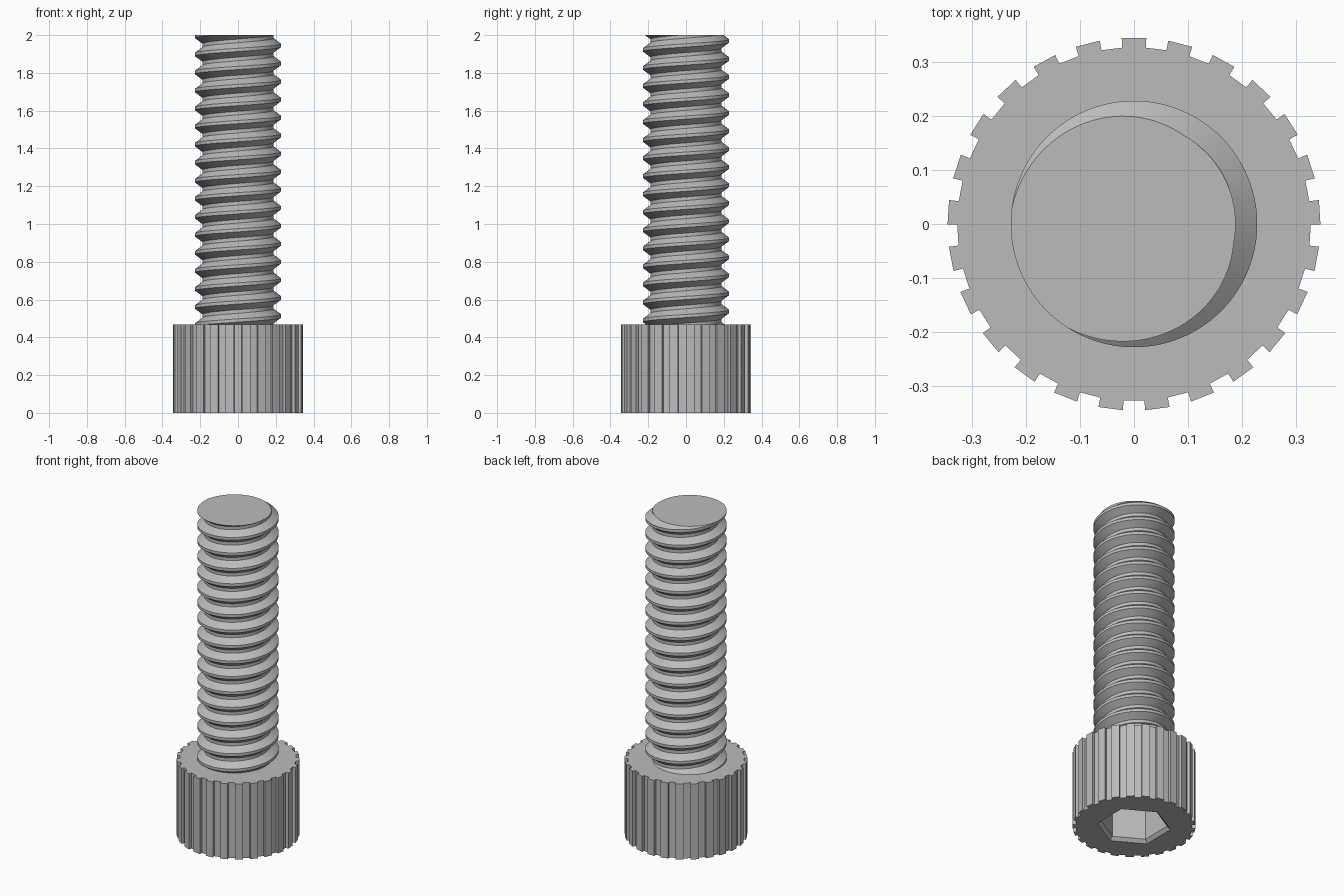
import bpy, bmesh
from math import sin, cos, radians, tau

cube = bpy.data.objects.get("Cube")
if cube:
    bpy.data.objects.remove(cube)

HEAD_TOP, TOP = 0.467, 2.0
CREST, ROOT, PITCH = 0.228, 0.188, 0.0955
TEETH = 25

steel = bpy.data.materials.new("grey_steel")
steel.use_nodes = True
grey = (0.5, 0.5, 0.5, 1)
steel.diffuse_color = grey
steel.node_tree.nodes["Principled BSDF"].inputs["Base Color"].default_value = grey


def finish(name, bm):
    bmesh.ops.recalc_face_normals(bm, faces=bm.faces[:])
    mesh = bpy.data.meshes.new(name)
    bm.to_mesh(mesh)
    bm.free()
    obj = bpy.data.objects.new(name, mesh)
    bpy.context.collection.objects.link(obj)
    mesh.materials.append(steel)
    return obj


def polar(r, a, z):
    return (r * cos(a), r * sin(a), z)


def stack(name, rings):
    """Closed solid from rings of equal point count."""
    bm = bmesh.new()
    loops = [[bm.verts.new(p) for p in ring] for ring in rings]
    n = len(loops[0])
    for lo, hi in zip(loops, loops[1:]):
        for i in range(n):
            j = (i + 1) % n
            bm.faces.new((lo[i], lo[j], hi[j], hi[i]))
    bm.faces.new(loops[0])
    bm.faces.new(loops[-1])
    return finish(name, bm)


# Knurled head: one tooth and one groove per step
def knurl(z):
    ring = []
    for i in range(TEETH):
        mid = tau / 4 + tau * i / TEETH
        for r, off in ((0.327, -3.8), (0.345, -3.8), (0.345, 3.8), (0.327, 3.8)):
            ring.append(polar(r, mid + radians(off), z))
    return ring


head = stack("knurled_head", [knurl(0), knurl(HEAD_TOP)])


# Hexagonal socket with a chamfered mouth, cut into the underside
def hexagon(r, z):
    return [polar(r, radians(30 + 60 * i), z) for i in range(6)]


cutter = stack("socket_cutter", [hexagon(0.228, -0.02), hexagon(0.188, 0.02), hexagon(0.188, 0.24)])
cutter.hide_render = True
cut = head.modifiers.new("socket", "BOOLEAN")
cut.operation = "DIFFERENCE"
cut.solver = "EXACT"
cut.object = cutter
bpy.context.view_layer.objects.active = head
bpy.ops.object.modifier_apply(modifier=cut.name)
bpy.data.objects.remove(cutter)

# Threaded shank: a tooth profile swept along a right-handed helix
SEG, TURNS = 96, 19
profile = ((CREST, -0.09), (CREST, 0.09), (ROOT, 0.4), (ROOT, 0.6))
start = TOP - PITCH * (TURNS - 2 + 205 / 360)
bm = bmesh.new()
columns = []
for i in range(SEG):
    t = i / SEG
    columns.append([bm.verts.new(polar(r, tau * t, start + PITCH * (k + dz + t)))
                    for k in range(TURNS) for r, dz in profile])
count = len(columns[0])
for i in range(SEG):
    wrap = len(profile) if i == SEG - 1 else 0
    a, b = columns[i], columns[(i + 1) % SEG]
    for j in range(count - 1 - wrap):
        bm.faces.new((a[j], b[j + wrap], b[j + 1 + wrap], a[j + 1]))

# Trim both ends flat and cap them
for z, side in ((HEAD_TOP - 0.03, -1), (TOP, 1)):
    bmesh.ops.bisect_plane(bm, geom=bm.verts[:] + bm.edges[:] + bm.faces[:],
                           plane_co=(0, 0, z), plane_no=(0, 0, side), clear_outer=True)
    rim = [e for e in bm.edges if e.is_boundary and all(abs(v.co.z - z) < 1e-4 for v in e.verts)]
    bmesh.ops.edgeloop_fill(bm, edges=rim)
shank = finish("threaded_shank", bm)

bpy.ops.object.select_all(action="DESELECT")
shank.select_set(True)
bpy.context.view_layer.objects.active = shank
bpy.ops.object.shade_smooth_by_angle(angle=radians(30))
